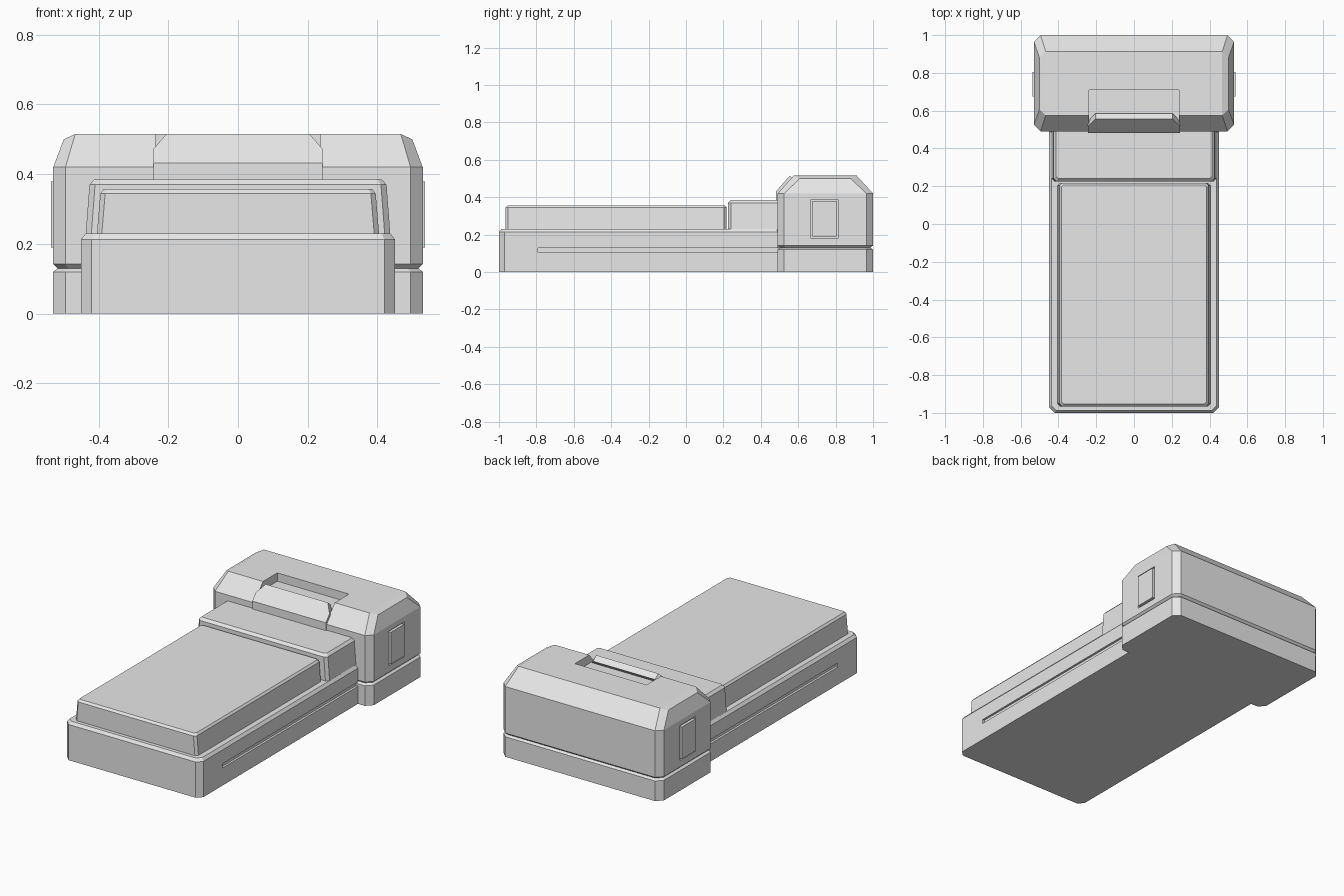
import bpy
import bmesh

cube = bpy.data.objects.get("Cube")
if cube:
    bpy.data.objects.remove(cube, do_unlink=True)

grey = bpy.data.materials.new("light_grey")
grey.use_nodes = True
grey.diffuse_color = (0.8, 0.8, 0.8, 1)
grey.node_tree.nodes["Principled BSDF"].inputs["Base Color"].default_value = (0.8, 0.8, 0.8, 1)


def finish(name, bm):
    bmesh.ops.recalc_face_normals(bm, faces=bm.faces)
    mesh = bpy.data.meshes.new(name)
    bm.to_mesh(mesh)
    bm.free()
    mesh.materials.append(grey)
    obj = bpy.data.objects.new(name, mesh)
    bpy.context.collection.objects.link(obj)
    return obj


def ring(hx, y0, y1, z, c, side_z=None):
    """Rectangle with cut corners; the short sides may sit at another height."""
    s = z if side_z is None else side_z
    a = hx - c
    return [(-a, y0, z), (a, y0, z), (hx, y0 + c, s), (hx, y1 - c, s),
            (a, y1, z), (-a, y1, z), (-hx, y1 - c, s), (-hx, y0 + c, s)]


def loft(name, rings):
    """Skin a stack of rings and close both ends."""
    bm = bmesh.new()
    rows = [[bm.verts.new(p) for p in r] for r in rings]
    n = len(rows[0])
    for low, high in zip(rows, rows[1:]):
        for i in range(n):
            j = (i + 1) % n
            bm.faces.new((low[i], low[j], high[j], high[i]))
    for row in (rows[0], rows[-1]):
        if n == 8:
            for ids in ((0, 1, 4, 5), (1, 2, 3, 4), (5, 6, 7, 0)):
                bm.faces.new([row[i] for i in ids])
        else:
            bm.faces.new(row)
    return finish(name, bm)


def box(name, x, y, z):
    return loft(name, [[(x[0], y[0], h), (x[1], y[0], h), (x[1], y[1], h), (x[0], y[1], h)]
                       for h in z])


def cut(obj, x, y, z):
    """Subtract a box and discard the cutter."""
    tool = box("cutter", x, y, z)
    tool.hide_render = True
    mod = obj.modifiers.new("cut", "BOOLEAN")
    mod.operation = "DIFFERENCE"
    mod.solver = "EXACT"
    mod.object = tool
    bpy.context.view_layer.objects.active = obj
    bpy.ops.object.modifier_apply(modifier=mod.name)
    bpy.data.objects.remove(tool, do_unlink=True)


# Bed base with a bevelled rim and a long slot on each side
base = loft("bed_base", [
    ring(0.45, -1, 0.52, 0, 0.03),
    ring(0.45, -1, 0.52, 0.213, 0.03),
    ring(0.437, -0.987, 0.51, 0.23, 0.025),
])
for s in (-1, 1):
    cut(base, sorted((s * 0.437, s * 0.6)), (-0.79, 0.7), (0.105, 0.13))

# Mattress, tapering slightly inward
loft("mattress", [
    ring(0.405, -0.965, 0.217, 0.225, 0.014),
    ring(0.395, -0.965, 0.217, 0.345, 0.014),
    ring(0.385, -0.953, 0.207, 0.357, 0.012),
])

# Pillow block between mattress and headboard
loft("pillow_block", [
    ring(0.437, 0.225, 0.52, 0.225, 0.016),
    ring(0.426, 0.225, 0.52, 0.37, 0.016),
    ring(0.412, 0.24, 0.51, 0.385, 0.012),
])

# Headboard cabinet with a groove around it and a faceted top
head = loft("headboard", [
    ring(0.53, 0.49, 1, 0, 0.035),
    ring(0.53, 0.49, 1, 0.12, 0.035),
    ring(0.517, 0.503, 0.987, 0.13, 0.03),
    ring(0.53, 0.49, 1, 0.142, 0.035),
    ring(0.53, 0.49, 1, 0.42, 0.035),
    ring(0.5, 0.575, 0.913, 0.515, 0.033, 0.5),
])
cut(head, (-0.237, 0.237), (0.53, 0.71), (0.465, 0.6))

# Side panels set in shallow recesses
for s, side in ((-1, "right"), (1, "left")):
    cut(head, sorted((s * 0.52, s * 0.6)), (0.667, 0.813), (0.18, 0.388))
    box(side + "_side_panel", sorted((s * 0.51, s * 0.537)), (0.676, 0.804), (0.189, 0.379))

# Raised front plate covering the recess, narrowed at its top corners
plate_rows = [
    (0.243, 0.482, 0.51, 0.37, 0.37),
    (0.243, 0.482, 0.51, 0.432, 0.42),
    (0.243, 0.517, 0.545, 0.472, 0.45),
    (0.205, 0.555, 0.585, 0.515, 0.49),
]
loft("headboard_front_plate", [
    [(-w, front, zf), (w, front, zf), (w, back, zb), (-w, back, zb)]
    for w, front, back, zf, zb in plate_rows
])
